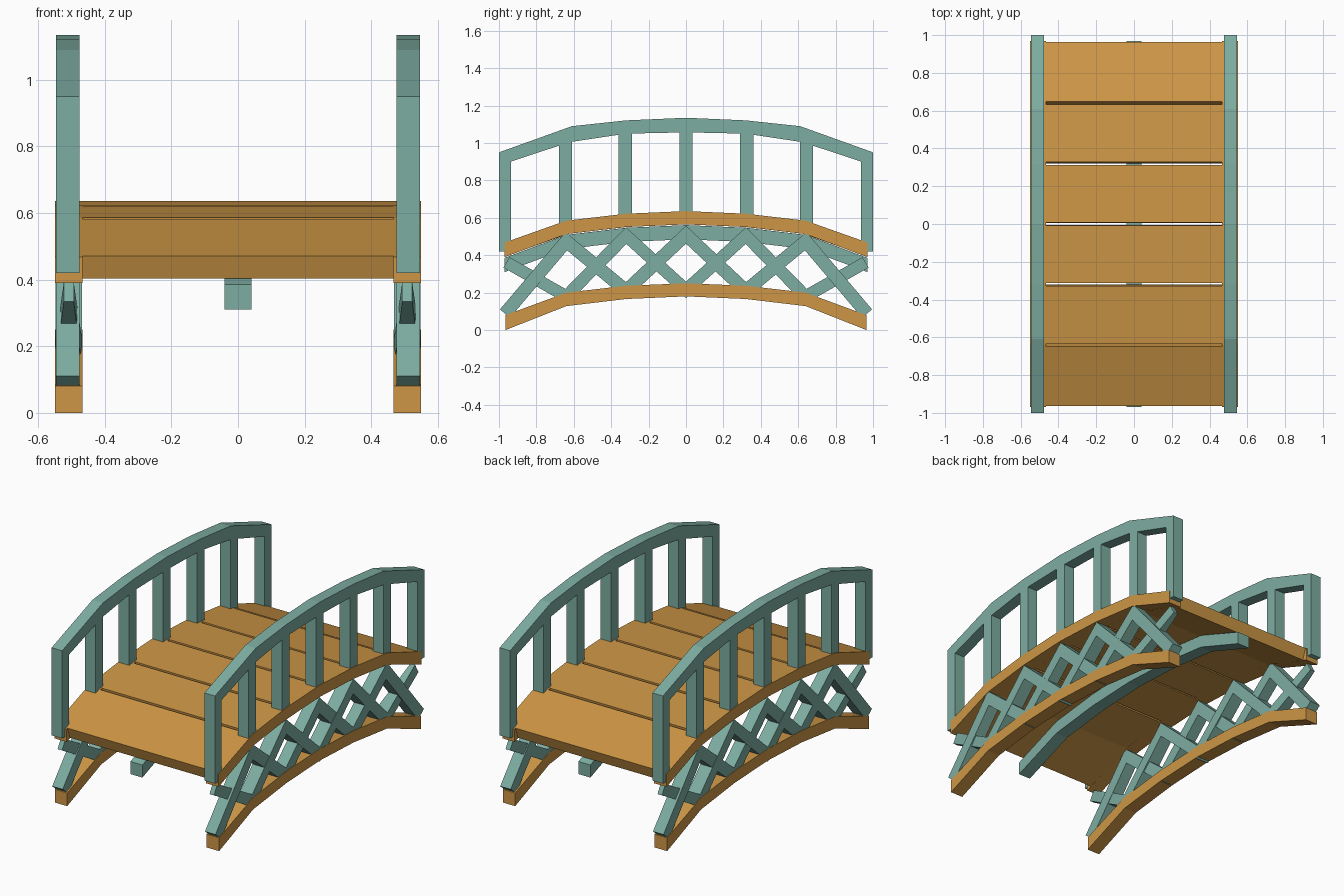
import bpy, bmesh
from mathutils import Vector

if "Cube" in bpy.data.objects:
    bpy.data.objects.remove(bpy.data.objects["Cube"])


def material(name, col):
    m = bpy.data.materials.new(name)
    m.diffuse_color = (*col, 1)
    m.use_nodes = True
    m.node_tree.nodes["Principled BSDF"].inputs["Base Color"].default_value = m.diffuse_color
    return m


WOOD = material("warm wood", (0.61, 0.305, 0.061))
TEAL = material("teal paint", (0.205, 0.418, 0.356))


def strip(name, upper, lower, widths, xc, mat):
    """Bar running along matching upper/lower (y, z) points, with an x width at each point."""
    bm = bmesh.new()
    rings = []
    for (yu, zu), (yl, zl), w in zip(upper, lower, widths):
        h = w / 2
        rings.append([bm.verts.new(p) for p in ((xc - h, yl, zl), (xc + h, yl, zl),
                                                (xc + h, yu, zu), (xc - h, yu, zu))])
    for a, b in zip(rings, rings[1:]):
        for i in range(4):
            j = (i + 1) % 4
            bm.faces.new((a[i], a[j], b[j], b[i]))
    bm.faces.new(rings[0])
    bm.faces.new(rings[-1][::-1])
    bmesh.ops.recalc_face_normals(bm, faces=bm.faces)
    me = bpy.data.meshes.new(name)
    bm.to_mesh(me)
    bm.free()
    me.materials.append(mat)
    ob = bpy.data.objects.new(name, me)
    bpy.context.collection.objects.link(ob)
    return ob


def mirrored(half):
    """Complete a half profile (y from negative to 0) symmetrically."""
    return half + [(-y, z) for y, z in half[-2::-1]]


def arch(name, top, bottom, width, xc, mat):
    t, b = mirrored(top), mirrored(bottom)
    return strip(name, t, b, [width] * len(t), xc, mat)


def zigzag(name, half, thick, widths, xc, mat):
    """Folded brace with mitred corners along a y/z path."""
    pts = [Vector(p) for p in mirrored(half)]
    up, lo = [], []
    for i, p in enumerate(pts):
        dirs = []
        if i > 0:
            dirs.append((p - pts[i - 1]).normalized())
        if i < len(pts) - 1:
            dirs.append((pts[i + 1] - p).normalized())
        n = [Vector((-d.y, d.x)) for d in dirs]
        m = sum(n, Vector((0, 0))).normalized()
        off = m * (thick / 2 / m.dot(n[0]))
        up.append(tuple(p + off))
        lo.append(tuple(p - off))
    strip(name, up, lo, widths, xc, mat)


def shifted(half, dz):
    return [(y, z + dz) for y, z in half]


low_top = [(-0.965, 0.08), (-0.64, 0.2), (-0.32, 0.237), (0, 0.25)]
low_bot = [(-0.965, 0.0), (-0.64, 0.128), (-0.32, 0.166), (0, 0.18)]
deck_top = [(-0.97, 0.468), (-0.64, 0.585), (-0.32, 0.622), (0, 0.636)]
deck_bot = [(-0.97, 0.39), (-0.64, 0.513), (-0.32, 0.551), (0, 0.565)]
rail_top = [(-1.0, 0.95), (-0.61, 1.09), (-0.32, 1.121), (0, 1.135)]
rail_bot = [(-1.0, 0.88), (-0.62, 1.005), (-0.32, 1.05), (0, 1.057)]

for side, s in (("left", -1), ("right", 1)):
    # arched side beams and handrail
    arch(side + "_lower_beam", low_top, low_bot, 0.083, s * 0.508, WOOD)
    arch(side + "_upper_beam", deck_top, deck_bot, 0.083, s * 0.508, WOOD)
    arch(side + "_handrail", rail_top, rail_bot, 0.07, s * 0.511, TEAL)

    # railing posts
    for i, (y, z0, z1) in enumerate(((-0.9675, 0.42, 0.92), (-0.645, 0.53, 1.03), (-0.325, 0.57, 1.08),
                                     (0, 0.58, 1.09), (0.325, 0.57, 1.08), (0.645, 0.53, 1.03),
                                     (0.9675, 0.42, 0.92))):
        h = 0.0325 if i in (0, 6) else 0.035
        strip(f"{side}_post_{i + 1}", [(y - h, z1), (y + h, z1)], [(y - h, z0), (y + h, z0)],
              [0.07, 0.07], s * 0.511, TEAL)

    # crossing lattice braces between the beams
    zigzag(side + "_brace_a", [(-0.968, 0.088), (-0.64, 0.475), (-0.32, 0.21), (0, 0.51)],
           0.07, [0.07] * 7, s * 0.511, TEAL)
    zigzag(side + "_brace_b", [(-0.96, 0.362), (-0.64, 0.18), (-0.32, 0.505), (0, 0.215)],
           0.065, [0.03] + [0.08] * 5 + [0.03], s * 0.508, TEAL)

# beam under the middle of the deck
arch("centre_beam", shifted(deck_bot, -0.004), shifted(deck_bot, -0.08), 0.08, 0, TEAL)

# deck planks, each with ends square to its own slope
nodes = [Vector(p) for p in mirrored(deck_top)]
for i, (a, b) in enumerate(zip(nodes, nodes[1:])):
    d = (b - a).normalized()
    down = Vector((d.y, -d.x)) * 0.071
    p, q = a + d * 0.008, b - d * 0.008
    strip(f"deck_plank_{i + 1}", [tuple(p), tuple(q)], [tuple(p + down), tuple(q + down)],
          [0.945, 0.945], 0, WOOD)
